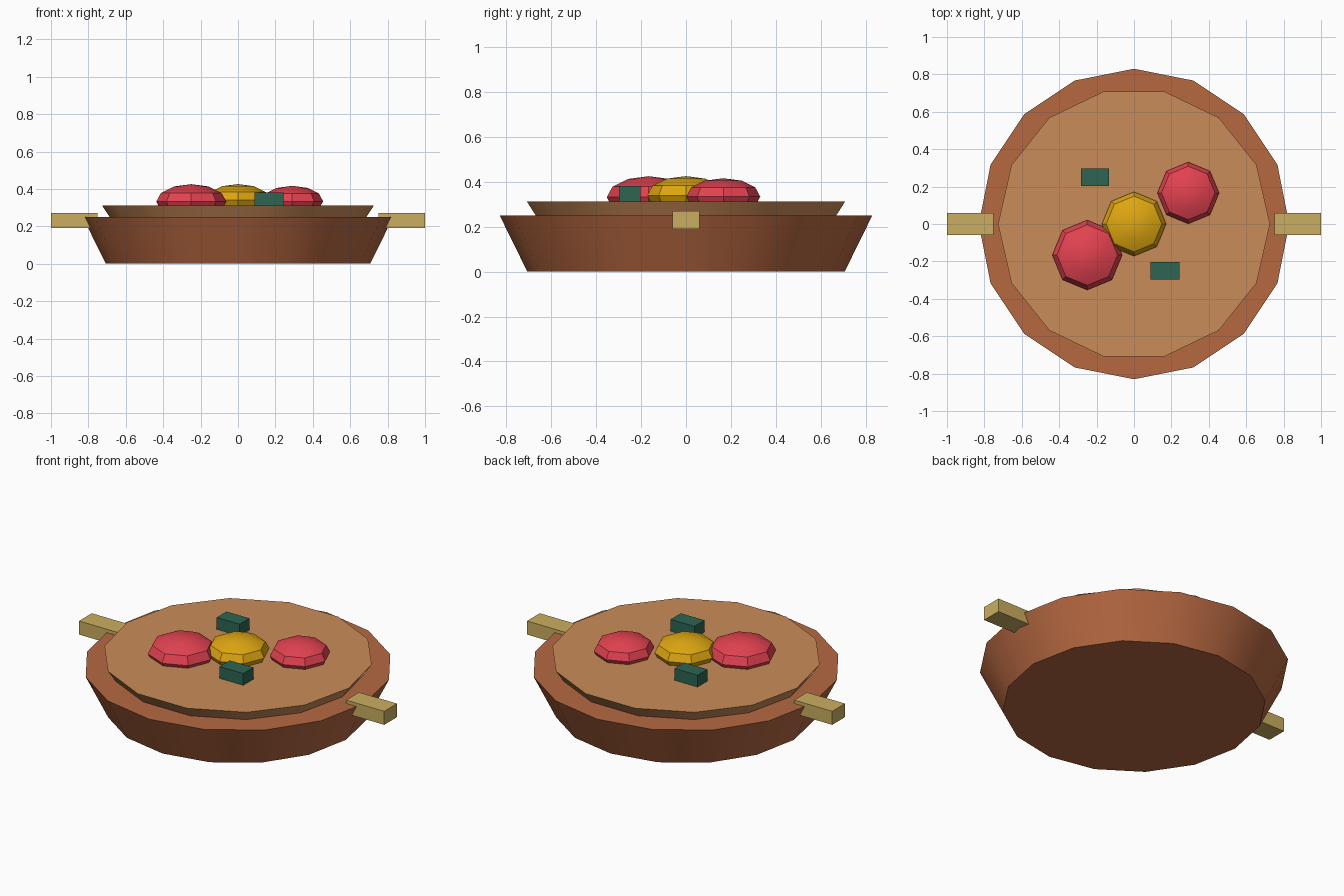
import bpy
import math

cube = bpy.data.objects.get("Cube")
if cube:
    bpy.data.objects.remove(cube, do_unlink=True)


def make_material(name, rgb):
    """Flat colour from 0-255 sRGB values, stored as linear."""
    colour = [((c / 255 + 0.055) / 1.055) ** 2.4 for c in rgb] + [1.0]
    mat = bpy.data.materials.new(name)
    mat.use_nodes = True
    mat.diffuse_color = colour
    mat.node_tree.nodes["Principled BSDF"].inputs["Base Color"].default_value = colour
    return mat


clay = make_material("terracotta", (182, 104, 65))
crust = make_material("golden filling", (202, 140, 89))
wood = make_material("pale wood", (202, 174, 96))
red = make_material("tomato red", (226, 66, 80))
yellow = make_material("mustard yellow", (222, 166, 16))
green = make_material("dark green", (45, 101, 82))


def finish(name, mat):
    obj = bpy.context.object
    obj.name = name
    obj.data.materials.append(mat)
    bpy.ops.object.transform_apply(location=False, rotation=True, scale=True)
    bpy.ops.object.shade_smooth_by_angle(angle=math.radians(30))
    return obj


def tapered_disc(name, sides, r_low, r_high, z_low, z_high, mat, turn=0.0):
    bpy.ops.mesh.primitive_cone_add(
        vertices=sides, radius1=r_low, radius2=r_high, depth=z_high - z_low,
        location=(0, 0, (z_low + z_high) / 2), rotation=(0, 0, turn))
    return finish(name, mat)


def block(name, x, y, z_low, z_high, width, depth, mat):
    bpy.ops.mesh.primitive_cube_add(size=1, location=(x, y, (z_low + z_high) / 2))
    bpy.context.object.scale = (width, depth, z_high - z_low)
    return finish(name, mat)


def flat_ball(name, x, y, z, radius, mat):
    bpy.ops.mesh.primitive_uv_sphere_add(
        segments=8, ring_count=6, radius=radius, location=(x, y, z))
    bpy.context.object.scale.z = 0.5
    return finish(name, mat)


# Dish and the filling that stands proud of its rim
tapered_disc("dish", 16, 0.707, 0.83, 0.0, 0.25, clay)
tapered_disc("filling", 14, 0.654, 0.727, 0.2, 0.312, crust, math.pi / 2)

# Handles on both sides
for side, sign in (("left", 1), ("right", -1)):
    block(f"{side}_handle", sign * 0.875, 0, 0.19, 0.27, 0.25, 0.12, wood)

# Round toppings
flat_ball("front_tomato", -0.25, -0.166, 0.332, 0.187, red)
flat_ball("centre_dumpling", 0, 0, 0.34, 0.172, yellow)
flat_ball("back_tomato", 0.29, 0.166, 0.334, 0.165, red)

# Green garnish blocks
block("front_garnish", 0.165, -0.25, 0.3, 0.382, 0.155, 0.095, green)
block("back_garnish", -0.208, 0.25, 0.3, 0.382, 0.15, 0.092, green)
